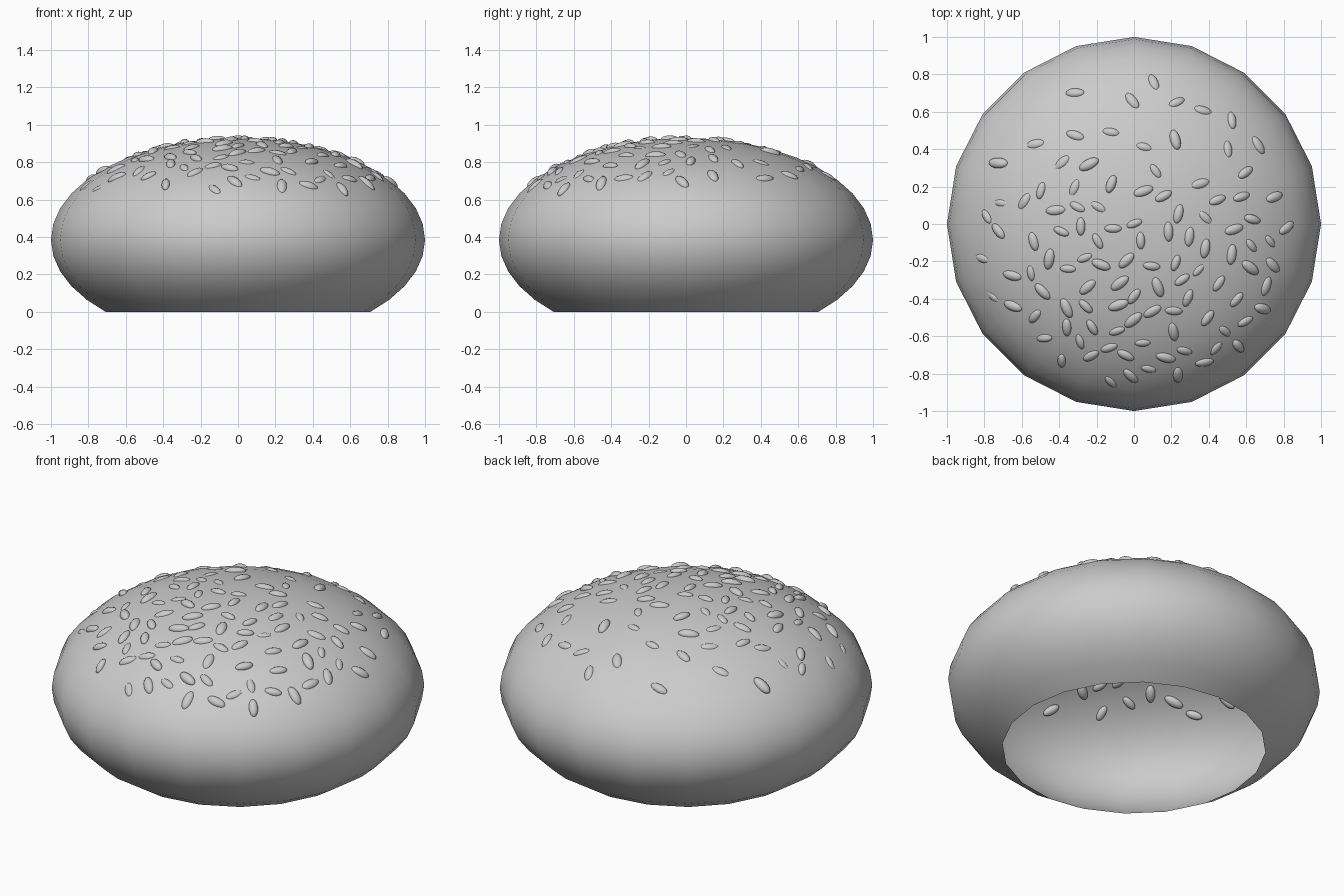
import bpy, bmesh, random
from math import pi, exp
from mathutils import Matrix, Vector
from mathutils.bvhtree import BVHTree

if "Cube" in bpy.data.objects:
    bpy.data.objects.remove(bpy.data.objects["Cube"])

random.seed(7)
HALF_H = 0.545
CENTRE_Z = HALF_H * 0.7071


def finish(bm, name):
    mesh = bpy.data.meshes.new(name)
    bm.to_mesh(mesh)
    obj = bpy.data.objects.new(name, mesh)
    bpy.context.collection.objects.link(obj)
    for p in mesh.polygons:
        p.use_smooth = True
    return obj


# Bun: squashed 20-sided sphere, open below the 45 degree ring
bun = bmesh.new()
bmesh.ops.create_uvsphere(bun, u_segments=20, v_segments=20, radius=1)
bmesh.ops.delete(bun, geom=[v for v in bun.verts if v.co.z < -0.72], context='VERTS')
for v in bun.verts:
    v.co.z = max(0, v.co.z * HALF_H + CENTRE_Z)
bun.normal_update()
surface = BVHTree.FromBMesh(bun)
finish(bun, "bun_top")

# Sesame seeds: spaced scatter over the crown, denser towards the front
seeds = bmesh.new()
placed = []
tries = 0
while len(placed) < 108 and tries < 20000:
    tries += 1
    x, y = random.uniform(-0.82, 0.82), random.uniform(-0.88, 0.78)
    if (x / 0.83) ** 2 + ((y + 0.05) / 0.84) ** 2 > 1:
        continue
    density = 0.35 + 0.65 / (1 + exp(6 * y))
    if random.random() > density:
        continue
    gap = 0.095 + 0.045 * (y > 0.2)
    if any((x - a) ** 2 + (y - b) ** 2 < gap ** 2 for a, b in placed):
        continue
    hit, normal, _, _ = surface.ray_cast(Vector((x, y, 2)), Vector((0, 0, -1)))
    if hit is None:
        continue
    placed.append((x, y))
    size = random.uniform(0.85, 1.12)
    # Long axis lies along the surface, seed half sunk into the crust
    place = (Matrix.Translation(hit - normal * random.uniform(0.0, 0.012))
             @ normal.to_track_quat('Z', 'Y').to_matrix().to_4x4()
             @ Matrix.Rotation(random.uniform(0, 2 * pi), 4, 'Z')
             @ Matrix.Diagonal((0.052 * size, 0.026 * size, 0.022 * size, 1))
             @ Matrix.Rotation(pi / 2, 4, 'Y'))
    bmesh.ops.create_uvsphere(seeds, u_segments=12, v_segments=8, radius=1, matrix=place)
finish(seeds, "sesame_seeds")
